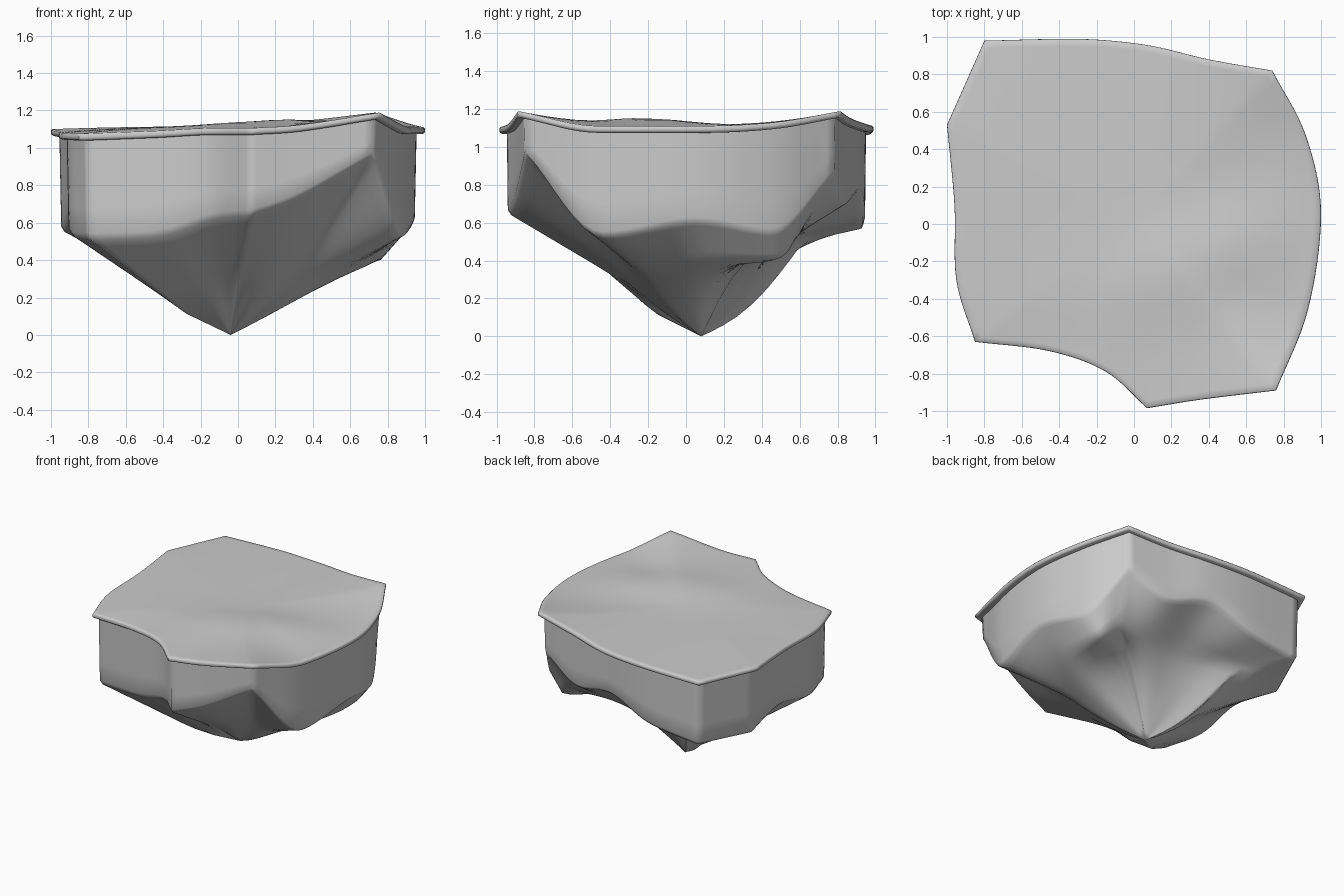
import bpy, bmesh, math

if "Cube" in bpy.data.objects:
    bpy.data.objects.remove(bpy.data.objects["Cube"])

# Columns round the rock: outline x, y, cap height, wall foot height, lower bulge x, y, z
COLS = [
    (-.80, .98, 1.10, .57, -.45, .62, .50),
    (-.35, .99, 1.11, .63, -.22, .55, .52),
    (.05, .96, 1.12, .77, .03, .50, .50),
    (.40, .88, 1.15, .70, .32, .53, .50),
    (.74, .82, 1.19, .87, .62, .57, .49),
    (.92, .47, 1.13, .55, .74, .47, .39),
    (1.0, .05, 1.11, .61, .72, .10, .38),
    (.93, -.46, 1.11, .53, .46, -.17, .31),
    (.76, -.89, 1.19, .97, .38, -.36, .42),
    (.35, -.94, 1.125, .75, .16, -.33, .31),
    (.07, -.985, 1.105, .65, .00, -.30, .27),
    (-.15, -.79, 1.105, .63, -.05, -.19, .17),
    (-.45, -.68, 1.09, .54, -.13, -.16, .12),
    (-.85, -.63, 1.075, .52, -.29, -.15, .12),
    (-.95, -.30, 1.08, .54, -.33, -.03, .16),
    (-.96, .10, 1.09, .62, -.35, .12, .22),
    (-1.0, .53, 1.10, .56, -.38, .31, .26),
]
# Height change halfway from lower bulge to tip: hollow (+) or swelling (-)
SAG = {0: -.08, 1: -.05, 2: -.02, 3: .05, 4: .16, 5: .17, 6: .03, 7: -.02, 8: -.03, 9: -.02, 16: -.03}
SHARP = {0, 4, 8, 10, 13, 16}
TIP = (-.04, .08, 0.0)
STEPS = 8
N = len(COLS)
COLS = [c + (SAG.get(i, 0),) for i, c in enumerate(COLS)]


def tangent(p, c, n):
    """Slope through a column, flat at local highs and lows."""
    return 0 if (c - p) * (n - c) <= 0 else (n - p) / 2


def smooth_columns():
    """Spline through the columns, breaking the tangent at sharp corners."""
    out = []
    for i in range(N):
        j = (i + 1) % N
        a, b = COLS[i], COLS[j]
        before, after = COLS[i - 1], COLS[(j + 1) % N]
        chord = [q - p for p, q in zip(a, b)]
        ta = chord if i in SHARP else [tangent(*v) for v in zip(before, a, b)]
        tb = chord if j in SHARP else [tangent(*v) for v in zip(a, b, after)]
        for s in range(STEPS):
            t = s / STEPS
            h = (2*t**3 - 3*t*t + 1, t**3 - 2*t*t + t, 3*t*t - 2*t**3, t**3 - t*t)
            out.append([h[0]*p + h[1]*m + h[2]*q + h[3]*n for p, m, q, n in zip(a, ta, b, tb)])
    return out


def loft(name, rings, end, angle):
    """Skin closed rings and close the last one to a point."""
    bm = bmesh.new()
    rows = [[bm.verts.new(p) for p in ring] for ring in rings]
    n = len(rows[0])
    for r0, r1 in zip(rows, rows[1:]):
        for k in range(n):
            bm.faces.new((r0[k], r0[(k + 1) % n], r1[(k + 1) % n], r1[k]))
    e = bm.verts.new(end)
    for k in range(n):
        bm.faces.new((rows[-1][k], rows[-1][(k + 1) % n], e))
    bmesh.ops.recalc_face_normals(bm, faces=bm.faces)
    me = bpy.data.meshes.new(name)
    bm.to_mesh(me)
    bm.free()
    ob = bpy.data.objects.new(name, me)
    bpy.context.collection.objects.link(ob)
    bpy.ops.object.select_all(action='DESELECT')
    ob.select_set(True)
    bpy.context.view_layer.objects.active = ob
    bpy.ops.object.shade_smooth_by_angle(angle=math.radians(angle))
    return ob


def mix(a, b, t):
    return [p + (q - p) * t for p, q in zip(a, b)]


cols = smooth_columns()

# Rock body: upright wall, tapering underside, pointed tip
profiles = []
for x, y, top, foot, mx, my, mz, sag in cols:
    head = (x * .955, y * .96, top - .025)
    base = (x * .945, y * .955, foot)
    mid = (mx, my, mz)
    pts = [head] + [mix(head, base, t) for t in (.35, .7, .96)]
    pts += [mix(base, mid, t) for t in (.03, .12, .3, .5, .7, .9)]
    for t in (.06, .2, .35, .5, .65, .8, .92):
        p = mix(mid, TIP, t)
        p[2] += sag * math.sin(math.pi * t)
        pts.append(p)
    profiles.append(pts)
loft("rock_body", list(zip(*profiles)), TIP, 80)


# Gently waving top slab with a thin overhanging rim
def top_height(x, y, edge, t):
    u = (x - .35) * .93 + (y + .2) * .37
    v = (y + .2) * .93 - (x - .35) * .37
    ridge = .035 * math.exp(-(u / .6) ** 2 - (v / .25) ** 2)
    w = t ** 2.5
    return edge * w + 1.115 * (1 - w) + ridge * (1 - t ** 4)


cap = [[(x * s, y * s, z - d) for x, y, z, *_ in cols]
       for s, d in ((.92, .036), (.985, .036), (.997, .03), (1, .02), (.999, .006))]
for s in (.993, .96, .91, .85, .75, .65, .55, .45, .35, .25, .15, .07):
    cap.append([(x * s, y * s, top_height(x * s, y * s, z, s)) for x, y, z, *_ in cols])
loft("top_slab", cap, (0, 0, top_height(0, 0, 1.1, 0)), 60)
